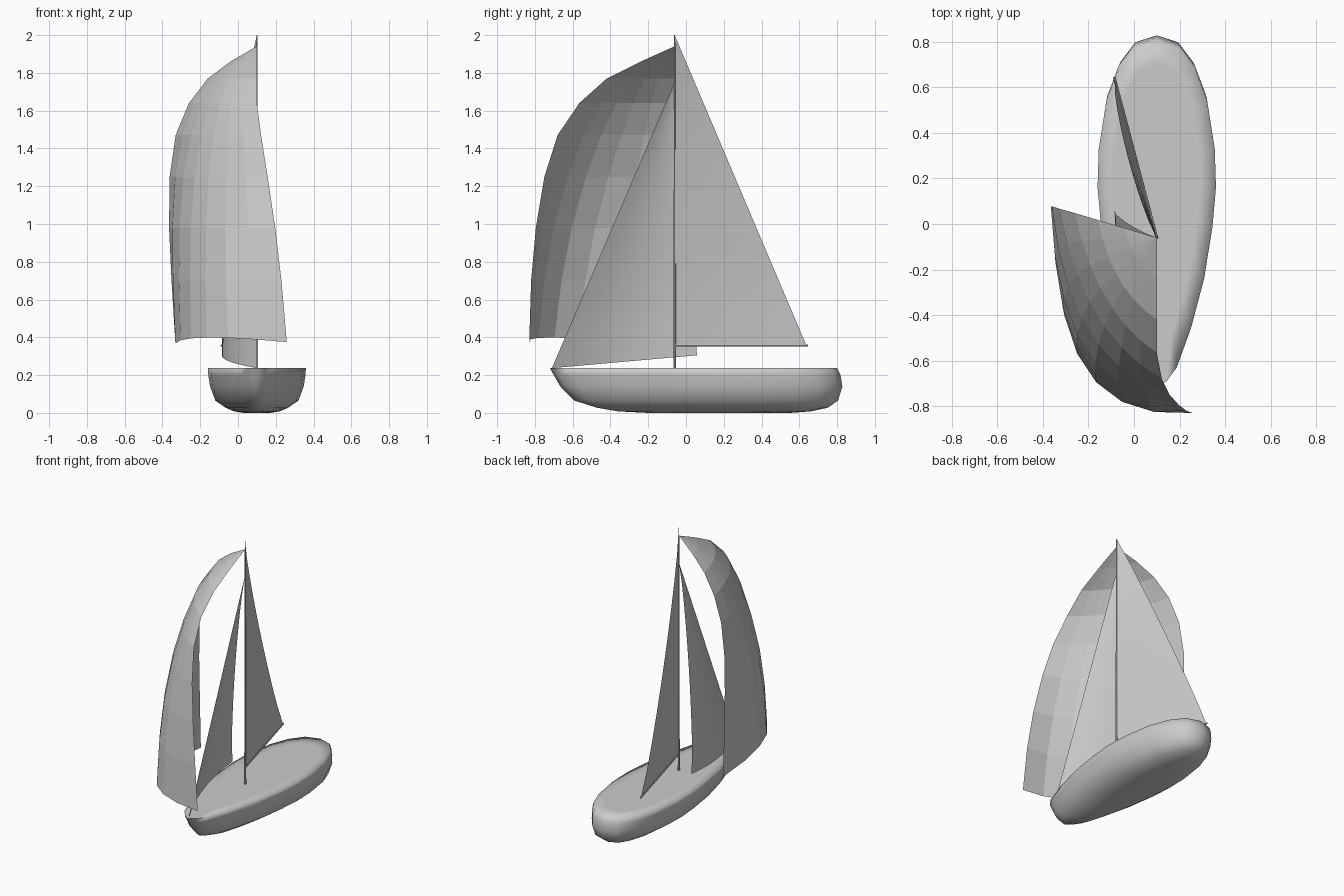
import bpy
from mathutils import Vector

if "Cube" in bpy.data.objects:
    bpy.data.objects.remove(bpy.data.objects["Cube"])


def make_mesh(name, verts, faces, smooth_angle=None):
    me = bpy.data.meshes.new(name)
    me.from_pydata(verts, [], faces)
    ob = bpy.data.objects.new(name, me)
    bpy.context.collection.objects.link(ob)
    bpy.context.view_layer.objects.active = ob
    ob.select_set(True)
    if smooth_angle:
        bpy.ops.object.shade_smooth_by_angle(angle=smooth_angle)
    ob.select_set(False)
    return ob


def grid_faces(rows, cols):
    return [(r * cols + c, r * cols + c + 1, (r + 1) * cols + c + 1, (r + 1) * cols + c)
            for r in range(rows - 1) for c in range(cols - 1)]


CX = 0.1        # centre line of the boat
MAST_Y = -0.06

# Hull: one waterline shape fitted to several levels, bow towards -y
shape = [(0, 0), (0.02, 0.17), (0.06, 0.34), (0.174, 0.58), (0.316, 0.8), (0.465, 0.94),
         (0.58, 1), (0.69, 0.98), (0.83, 0.85), (0.92, 0.65), (0.98, 0.38), (1, 0)]
outline = shape + [(u, -w) for u, w in reversed(shape[1:-1])]
# level: z, bow y, stern y, half width (last one is the flat inner deck)
levels = [(0.0, -0.2, 0.55, 0.07), (0.008, -0.36, 0.66, 0.12), (0.027, -0.47, 0.75, 0.165),
          (0.065, -0.59, 0.805, 0.22), (0.14, -0.665, 0.828, 0.248),
          (0.2, -0.70, 0.818, 0.257), (0.237, -0.72, 0.80, 0.26), (0.237, -0.55, 0.70, 0.19)]
n = len(outline)
verts = [(CX + w * hw, y0 + u * (y1 - y0), z)
         for z, y0, y1, hw in levels for u, w in outline]
faces = [(r * n + i, r * n + (i + 1) % n, (r + 1) * n + (i + 1) % n, (r + 1) * n + i)
         for r in range(len(levels) - 1) for i in range(n)]
faces.append(tuple(reversed(range(n))))
faces.append(tuple(range((len(levels) - 1) * n, len(levels) * n)))
make_mesh("hull", verts, faces, 1.8)


# Mast and boom: slim tapered poles
def pole(name, a, b, r1, r2):
    a, b = Vector(a), Vector(b)
    bpy.ops.mesh.primitive_cone_add(vertices=8, radius1=r1, radius2=r2,
                                    depth=(b - a).length, location=(a + b) / 2)
    ob = bpy.context.object
    ob.name = name
    ob.rotation_euler = (b - a).to_track_quat('Z', 'Y').to_euler()
    bpy.ops.object.shade_smooth_by_angle()
    ob.select_set(False)


pole("mast", (CX, MAST_Y, 0.23), (CX, MAST_Y, 2.0), 0.007, 0.003)
pole("boom", (CX, MAST_Y, 0.357), (-0.087, 0.645, 0.357), 0.006, 0.006)


# Triangular sails: straight luff, blown towards -x (foot belly and free edge twist)
def triangular_sail(name, tack, head, clew, foot, twist, rows=11, cols=8):
    tack, head, clew = Vector(tack), Vector(head), Vector(clew)
    vs = []
    for r in range(rows):
        v = r / (rows - 1) * 0.998
        a, b = tack.lerp(head, v), clew.lerp(head, v)
        rise = (4 * v * (1 - v)) ** 0.7
        for c in range(cols):
            u = c / (cols - 1)
            p = a.lerp(b, u)
            p.x -= 4 * u * (1 - u) * foot * (1 - v) + twist * u * rise
            vs.append(p)
    make_mesh(name, vs, grid_faces(rows, cols), 0.6)


triangular_sail("mainsail", (CX, MAST_Y, 0.362), (CX, MAST_Y, 2.0),
                (-0.085, 0.635, 0.362), 0.0, 0.033)
triangular_sail("jib", (CX, -0.71, 0.237), (CX, MAST_Y, 1.75),
                (-0.085, 0.058, 0.305), 0.05, 0.03)

# Spinnaker: rows curve from the forward edge round to the side edge
# row: z, forward edge x and y, side edge x and y, fullness
rows = [(1.94, 0.1, -0.062, 0.098, -0.06, 0.5), (1.86, 0.1, -0.24, -0.04, -0.018, 0.45),
        (1.77, 0.1, -0.42, -0.16, 0.018, 0.45), (1.64, 0.1, -0.565, -0.26, 0.048, 0.45),
        (1.47, 0.122, -0.68, -0.33, 0.068, 0.5), (1.25, 0.157, -0.75, -0.362, 0.078, 0.68),
        (0.98, 0.197, -0.795, -0.365, 0.076, 0.88), (0.7, 0.23, -0.82, -0.352, 0.065, 1.03),
        (0.375, 0.258, -0.83, -0.33, 0.045, 1.15)]
COLS = 8
verts = []
for z, ax, ay, bx, by, full in rows:
    low = z < 0.5                       # the foot arches up between its corners
    a, b = Vector((ax, ay, z)), Vector((bx, by, z - 0.03 * low))
    mid = (a + b) / 2
    corner = mid.lerp(Vector((bx - 0.01, ay + 0.01, mid.z)), full)
    corner.z += 0.075 * low
    for c in range(COLS):
        t = c / (COLS - 1)
        verts.append(a * (1 - t) ** 2 + corner * 2 * t * (1 - t) + b * t * t)
make_mesh("spinnaker", verts, grid_faces(len(rows), COLS))
